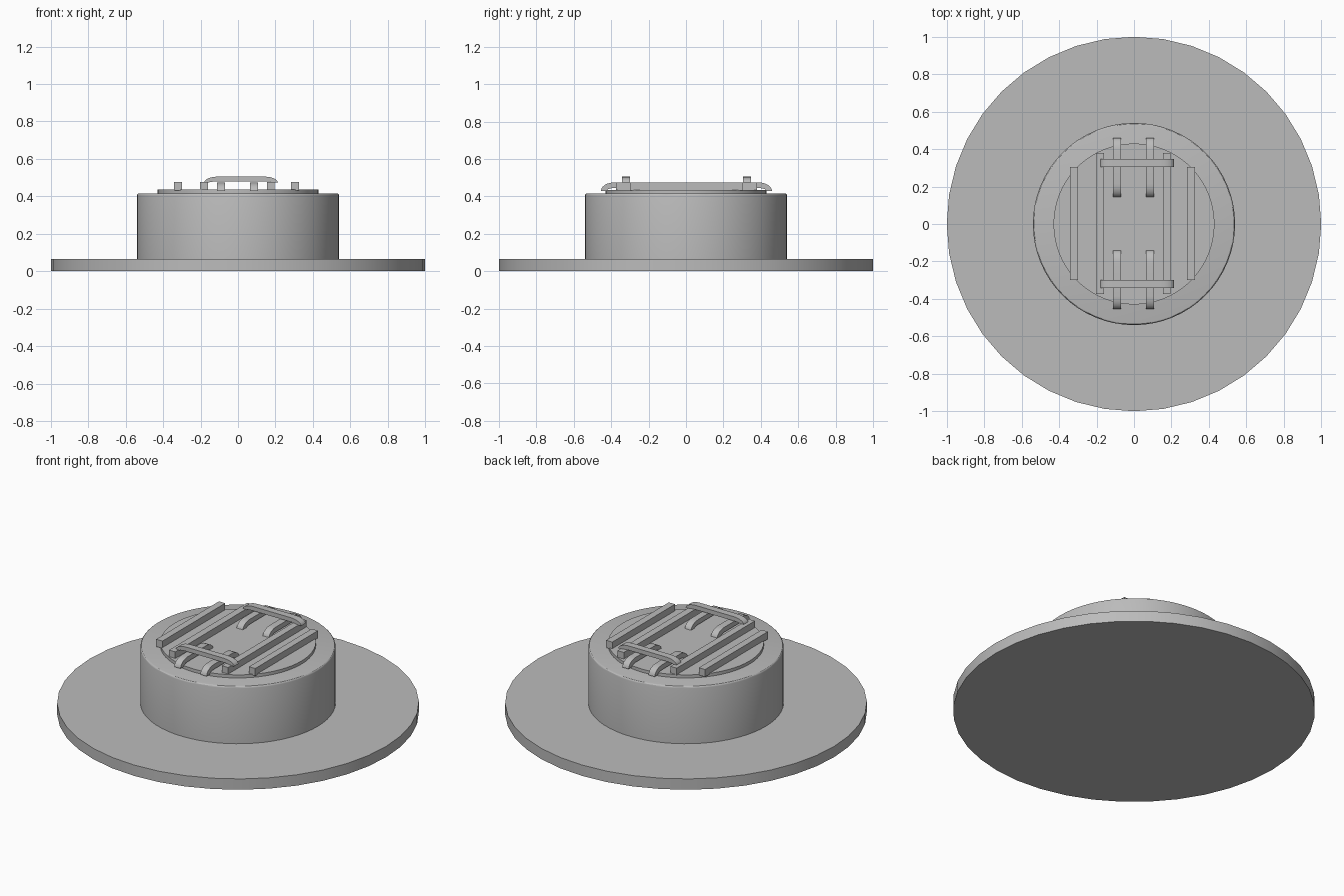
import bpy
import bmesh
import math

cube = bpy.data.objects.get("Cube")
if cube:
    bpy.data.objects.remove(cube, do_unlink=True)

GREY = (0.5, 0.5, 0.5, 1)
grey = bpy.data.materials.new("plain_grey")
grey.use_nodes = True
grey.diffuse_color = GREY
grey.node_tree.nodes["Principled BSDF"].inputs["Base Color"].default_value = GREY


def finish(name, bm, smooth=True):
    bmesh.ops.recalc_face_normals(bm, faces=bm.faces)
    mesh = bpy.data.meshes.new(name)
    bm.to_mesh(mesh)
    bm.free()
    mesh.materials.append(grey)
    ob = bpy.data.objects.new(name, mesh)
    bpy.context.collection.objects.link(ob)
    if smooth:
        bpy.ops.object.select_all(action='DESELECT')
        ob.select_set(True)
        bpy.context.view_layer.objects.active = ob
        bpy.ops.object.shade_smooth_by_angle(angle=math.radians(30))
    return ob


def disc(name, radius, z0, z1, sides, bevel=0):
    """Upright cylinder with an optional rounded top rim."""
    bm = bmesh.new()
    bmesh.ops.create_cone(bm, cap_ends=True, segments=sides, radius1=radius,
                          radius2=radius, depth=z1 - z0)
    bmesh.ops.translate(bm, verts=bm.verts, vec=(0, 0, (z0 + z1) / 2))
    if bevel:
        rim = [e for e in bm.edges if all(v.co.z > z1 - 0.001 for v in e.verts)]
        bmesh.ops.bevel(bm, geom=rim, offset=bevel, segments=3, profile=0.5,
                        affect='EDGES')
    return finish(name, bm)


def bar(name, x, y0, y1, width=0.042, z0=0.43, z1=0.475):
    """Straight square rail running front to back."""
    bm = bmesh.new()
    bmesh.ops.create_cube(bm, size=1)
    bmesh.ops.scale(bm, verts=bm.verts, vec=(width, y1 - y0, z1 - z0))
    bmesh.ops.translate(bm, verts=bm.verts, vec=(x, (y0 + y1) / 2, (z0 + z1) / 2))
    return finish(name, bm, False)


def grip(name, along, start, end, centre, z0, rise, thick, run, width=0.042):
    """Flat strip whose two ends curve down, extruded across its width."""
    steps = 6
    angles = [math.pi / 2 * i / steps for i in range(steps + 1)]

    def arch(inset, top):
        r = run - inset
        left = [(start + run - r * math.cos(a), z0 + top * math.sin(a)) for a in angles]
        right = [(start + end - u, z) for u, z in reversed(left)]
        return left + right

    outer = arch(0, rise)
    inner = arch(thick, rise - thick)
    bm = bmesh.new()
    rings = []
    for side in (-width / 2, width / 2):
        place = (lambda u, z: (u, centre + side, z)) if along == 'x' else \
                (lambda u, z: (centre + side, u, z))
        rings.append([[bm.verts.new(place(u, z)) for u, z in line]
                      for line in (outer, inner)])
    (oa, ia), (ob_, ib) = rings
    for i in range(len(oa) - 1):
        for a, b in ((oa, ob_), (ia, ib), (oa, ia), (ob_, ib)):
            bm.faces.new((a[i], a[i + 1], b[i + 1], b[i]))
    for i in (0, -1):
        bm.faces.new((oa[i], ob_[i], ib[i], ia[i]))
    return finish(name, bm)


# Body: wide base plate, drum and raised cap
disc("base_plate", 1.0, 0, 0.066, 40)
disc("drum", 0.54, 0.06, 0.416, 64, 0.012)
disc("cap", 0.43, 0.41, 0.435, 64)

# Long rails on the cap
bar("right_outer_rail", -0.321, -0.3, 0.305)
bar("left_outer_rail", 0.305, -0.3, 0.305)
bar("right_inner_rail", -0.182, -0.375, 0.38)
bar("left_inner_rail", 0.175, -0.375, 0.38)

# Curved grips at front and back, each pair crossed by a handle
for end, y0, y1, yc in (("front", -0.455, -0.14, -0.321), ("back", 0.144, 0.46, 0.326)):
    for side, x in (("right", -0.09), ("left", 0.086)):
        grip(f"{end}_{side}_grip", 'y', y0, y1, x, 0.428, 0.046, 0.03, 0.07)
    grip(f"{end}_cross_handle", 'x', -0.18, 0.213, yc, 0.473, 0.032, 0.026, 0.07)
